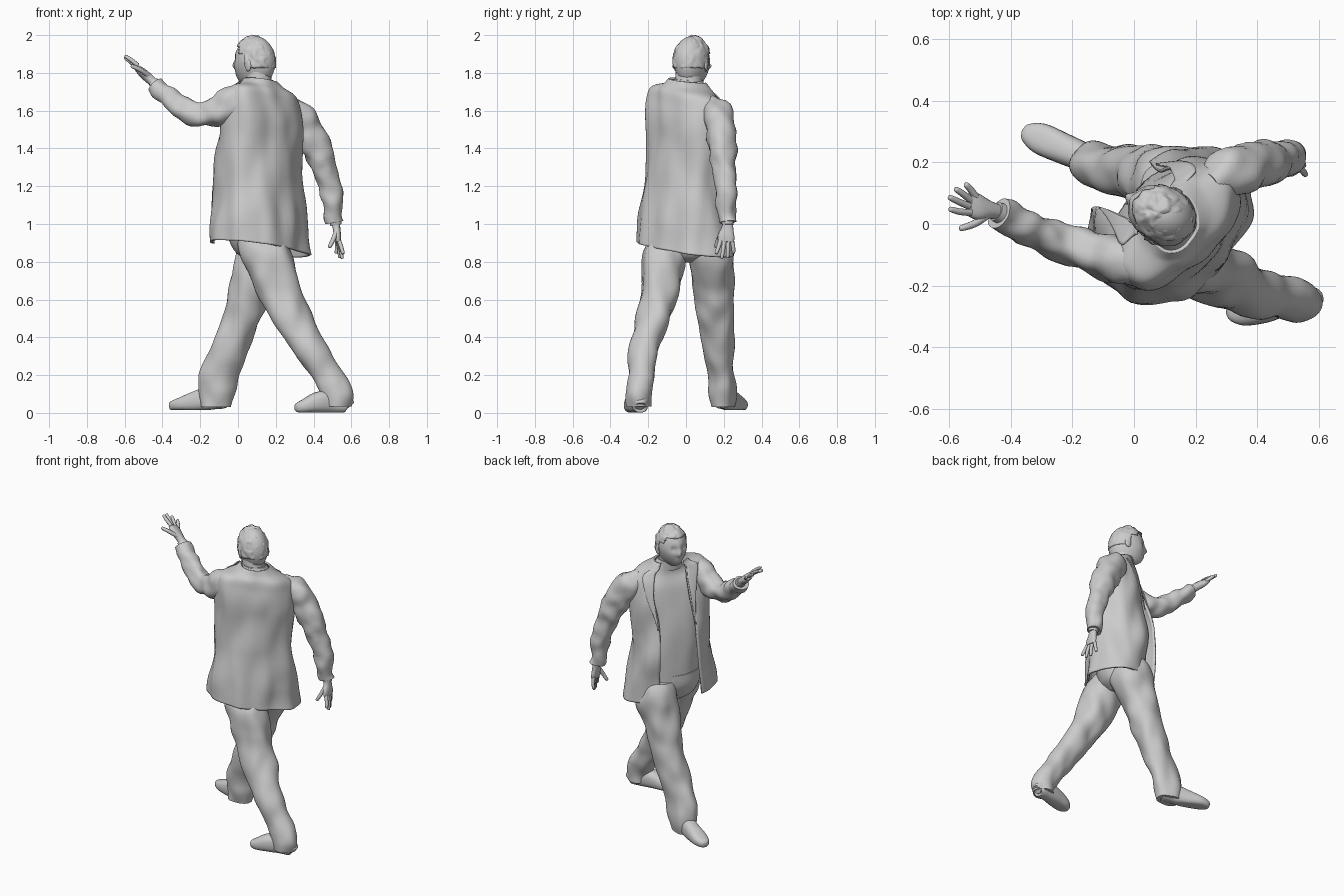
import bpy, bmesh, math
from mathutils import Vector, Matrix, noise

S = math.sqrt(0.5)


def W(u, v, z):
    """Body frame (u = his right, v = his front) to world."""
    return Vector(((u - v) * S, (u + v) * S, z))


def spline(keys, n):
    """Catmull-Rom through tuples, n steps per span."""
    out, m = [], len(keys) - 1
    for i in range(m):
        p0, p1, p2, p3 = keys[max(i - 1, 0)], keys[i], keys[i + 1], keys[min(i + 2, m)]
        for k in range(n):
            t = k / n
            out.append([0.5 * (2 * b + (c - a) * t + (2 * a - 5 * b + 4 * c - d) * t * t
                               + (3 * b - a - 3 * c + d) * t ** 3)
                        for a, b, c, d in zip(p0, p1, p2, p3)])
    return out + [list(keys[-1])]


def sup(th, n):
    c, s = math.cos(th), math.sin(th)
    return (math.copysign(abs(c) ** (2 / n), c), math.copysign(abs(s) ** (2 / n), s))


def loft(name, rings, closed=True, thick=0, fold=0, freq=(9, 9, 4)):
    bm = bmesh.new()
    rows = []
    for r in rings:
        mid = sum(r, Vector()) / len(r)
        row = []
        for p in r:
            d = (p - mid).normalized()
            row.append(bm.verts.new(p + d * fold * noise.noise(Vector([a * b for a, b in zip(p, freq)]))))
        rows.append(row)
    m = len(rows[0])
    for a, b in zip(rows, rows[1:]):
        for j in range(m if closed else m - 1):
            k = (j + 1) % m
            bm.faces.new((a[j], a[k], b[k], b[j]))
    if closed:
        bm.faces.new(rows[0])
        bm.faces.new(rows[-1])
    return finish(name, bm, thick)


def finish(name, bm, thick=0):
    bmesh.ops.recalc_face_normals(bm, faces=bm.faces)
    me = bpy.data.meshes.new(name)
    bm.to_mesh(me)
    bm.free()
    ob = bpy.data.objects.new(name, me)
    bpy.context.collection.objects.link(ob)
    if thick:
        mod = ob.modifiers.new("thickness", 'SOLIDIFY')
        mod.thickness, mod.offset = thick, 0
    bpy.ops.object.select_all(action='DESELECT')
    bpy.context.view_layer.objects.active = ob
    ob.select_set(True)
    bpy.ops.object.shade_smooth_by_angle(angle=math.radians(50))
    return ob


def tube(name, keys, ref=(0, 0, 1), steps=6, seg=24, fold=0, n=2.0, floor=None):
    """Keys (x, y, z, half width, half height); rings stand across the path."""
    ks, rings = spline(keys, steps), []
    for i, k in enumerate(ks):
        t = (Vector(ks[min(i + 1, len(ks) - 1)][:3]) - Vector(ks[max(i - 1, 0)][:3])).normalized()
        side = t.cross(Vector(ref)).normalized()
        up = side.cross(t)
        ring = []
        for j in range(seg):
            c, s = sup(2 * math.pi * j / seg, n)
            p = Vector(k[:3]) + side * c * k[3] + up * s * k[4]
            if floor is not None:
                p.z = max(p.z, floor)
            ring.append(p)
        rings.append(ring)
    return loft(name, rings, fold=fold, freq=(14, 14, 14))


def column(name, keys, seg=40, steps=8, fold=0, n=2.1):
    """Keys (x, y, z, rx, ry) with level rings."""
    rings = []
    for x, y, z, rx, ry in spline(keys, steps):
        rings.append([Vector((x + rx * c, y + ry * s, z)) for c, s in
                      (sup(2 * math.pi * j / seg, n) for j in range(seg))])
    return loft(name, rings, fold=fold, freq=(11, 11, 7))


# Jacket: open shell, keys (z, centre u, v, half width, depth, gap right, gap left, panel push)
JK = spline([(.87, .088, -.1, .288, .2, 74, 122, .03), (1.0, .084, -.094, .27, .192, 72, 120, .05),
             (1.2, .08, -.075, .236, .178, 70, 120, .055), (1.4, .088, -.082, .228, .16, 68, 116, .03),
             (1.55, .097, -.092, .235, .143, 66, 114, .01), (1.64, .1, -.096, .235, .122, 68, 112, 0),
             (1.695, .095, -.1, .205, .105, 66, 114, 0), (1.728, .09, -.088, .13, .09, 60, 120, 0),
             (1.758, .088, -.078, .088, .084, 45, 135, 0)], 8)


def jacket_pt(k, t, out=0):
    z, cu, cv, a, b, gr, gl, push = k
    th = math.radians(gr - t * (360 - (gl - gr)))
    c, s = sup(th, 2.3)
    w = max(0, (t - .8) / .2) ** 1.5 * push
    u, v = cu + (a + out) * c - w * .1, cv + (b + out) * s + w
    return W(u, v, z - .16 * (u - .085))


loft("jacket", [[jacket_pt(k, j / 72) for j in range(73)] for k in JK], False, .012, .026)

# Lapels folded back along the opening
for name, sign in (("lapel_right", 0), ("lapel_left", 1)):
    rings = []
    for i in range(22, 61):
        f = (i - 22) / 38
        wid = .08 * min(1, f * 1.4) + .004
        rings.append([jacket_pt(JK[i], abs(sign - wid * j / 6), .012) for j in range(7)])
    loft(name, rings, False, .006)


# Shirt, belt and shirt collar
def body(name, keys, fold=0):
    loft(name, [[W(cu + a * c, cv + b * s, z - .08 * (cu + a * c - .085)) for c, s in
                 (sup(2 * math.pi * j / 40, 2.2) for j in range(40))]
                for z, cu, cv, a, b in spline(keys, 6)], fold=fold)


body("shirt", [(.96, .085, -.075, .18, .145), (1.2, .085, -.075, .19, .148), (1.4, .09, -.083, .2, .14),
               (1.58, .095, -.09, .2, .12), (1.68, .095, -.09, .12, .09), (1.76, .088, -.068, .07, .075)], .014)
body("belt", [(.975, .085, -.075, .184, .15), (1.01, .085, -.075, .184, .15)])
body("shirt_collar", [(1.70, .09, -.075, .084, .08), (1.765, .087, -.066, .073, .076)])

# Trousers
body("trouser_seat", [(.8, .09, -.09, .07, .06), (.84, .09, -.085, .15, .11), (.92, .088, -.08, .187, .145),
                      (1.0, .085, -.075, .18, .145)])
column("trouser_leg_back", [(.115, -.075, .97, .1, .085), (.14, -.11, .86, .135, .12), (.19, -.13, .72, .127, .112),
                            (.245, -.148, .58, .114, .1), (.345, -.205, .4, .104, .082), (.43, -.235, .26, .092, .077),
                            (.49, -.242, .17, .087, .074), (.52, -.245, .1, .081, .07), (.53, -.245, .035, .07, .063)],
       fold=.02)
column("trouser_leg_front", [(.11, .1, .97, .1, .1), (.128, .128, .86, .13, .126), (.085, .14, .7, .12, .11),
                             (.035, .155, .55, .11, .096), (-.03, .168, .38, .104, .085), (-.09, .187, .22, .105, .068),
                             (-.115, .192, .1, .096, .066), (-.12, .192, .03, .082, .06)], fold=.02)

# Shoes
tube("shoe_back", [(.59, -.24, .035, .02, .025), (.575, -.242, .045, .042, .045), (.5, -.25, .06, .045, .06),
                   (.42, -.268, .055, .053, .055), (.35, -.28, .035, .05, .037), (.312, -.287, .027, .03, .024),
                   (.3, -.289, .025, .008, .01)], n=2.5, floor=.003)
tube("shoe_front", [(-.052, .178, .04, .02, .02), (-.07, .185, .055, .04, .035), (-.15, .212, .075, .046, .06),
                    (-.23, .245, .06, .05, .052), (-.305, .278, .045, .05, .035), (-.35, .297, .037, .03, .024),
                    (-.362, .302, .035, .008, .01)], n=2.5, floor=.015)

# Sleeves and cuffs
tube("sleeve_raised", [(.06, -.1, 1.65, .07, .07), (-.015, -.122, 1.645, .08, .09), (-.1, -.1, 1.598, .075, .082),
                       (-.2, -.075, 1.58, .062, .064), (-.29, -.04, 1.61, .058, .06), (-.37, .002, 1.675, .055, .056),
                       (-.435, .035, 1.738, .046, .05)], fold=.02)
tube("sleeve_lowered", [(.24, .13, 1.63, .05, .045), (.3, .162, 1.588, .078, .08), (.36, .182, 1.5, .085, .08),
                        (.425, .194, 1.38, .076, .073), (.47, .207, 1.25, .062, .06), (.497, .214, 1.12, .053, .052),
                        (.517, .22, 1.01, .044, .05)], ref=(0, 1, 0), fold=.02)
tube("cuff_raised", [(-.42, .028, 1.725, .036, .034), (-.448, .041, 1.75, .032, .028)])
tube("cuff_lowered", [(.515, .22, 1.02, .034, .034), (.519, .221, .995, .03, .03)], ref=(0, 1, 0))


# Hands: palm plus five digits each
def hand(name, palm, ref, digits):
    tube(name + "_palm", palm, ref, seg=16, n=2.3)
    for i, (a, b, c) in enumerate(digits):
        r = .0115 if i else .013
        tube(f"{name}_digit_{i}", [(*a, r, r), (*b, r * .95, r * .95), (*c, r * .75, r * .75),
                                   tuple(q + (q - w) * .12 for q, w in zip(c, b)) + (.002, .002)],
             ref, steps=4, seg=10)


hand("raised_hand", [(-.43, .035, 1.735, .024, .022), (-.465, .045, 1.765, .028, .024),
                     (-.505, .055, 1.8, .044, .022), (-.535, .066, 1.825, .042, .014)], (0.2, .35, 1),
     [((-.475, .03, 1.785), (-.515, .002, 1.815), (-.56, -.014, 1.835)),
      ((-.53, .037, 1.84), (-.565, .04, 1.868), (-.595, .048, 1.888)),
      ((-.535, .058, 1.832), (-.57, .073, 1.86), (-.597, .086, 1.88)),
      ((-.53, .078, 1.822), (-.555, .098, 1.845), (-.577, .113, 1.862)),
      ((-.512, .088, 1.808), (-.53, .112, 1.825), (-.545, .128, 1.84))])
hand("lowered_hand", [(.517, .22, 1.01, .022, .028), (.522, .219, .975, .02, .032),
                      (.528, .213, .935, .018, .044), (.532, .211, .905, .013, .042)], (0, 1, 0),
     [((.52, .19, .96), (.505, .172, .92), (.485, .158, .88)),
      ((.535, .182, .91), (.548, .171, .875), (.556, .16, .845)),
      ((.533, .203, .905), (.545, .197, .865), (.55, .19, .822)),
      ((.53, .223, .907), (.537, .222, .865), (.538, .22, .825)),
      ((.525, .243, .915), (.525, .25, .88), (.52, .252, .848))])

# Neck and head; face features are soft bumps (u, v, z, size, push) on a ball
N0, N1 = W(.09, -.085, 1.64), W(.085, -.055, 1.84)
tube("neck", [(*N0, .07, .07), (*N0.lerp(N1, .5), .069, .072), (*N1, .068, .072)], ref=(0, 1, 0))
BUMPS = [(0, .118, -.022, .017, .022), (0, .12, .0, .013, .012), (.034, .106, .012, .018, -.012),
         (-.034, .106, .012, .018, -.012), (0, .11, .034, .035, .005), (0, .1, -.066, .022, .008),
         (0, .09, -.11, .03, .014), (.05, .075, -.02, .03, .004), (-.05, .075, -.02, .03, .004)]
TURN = Matrix.Rotation(math.radians(17), 3, 'Z')   # head looks a little to his left


def ball(name, rad, shape, keep=None, thick=0):
    bm = bmesh.new()
    bmesh.ops.create_uvsphere(bm, u_segments=64, v_segments=40, radius=1)
    if keep:
        bmesh.ops.delete(bm, geom=[v for v in bm.verts if not keep(v.co)], context='VERTS')
    for v in bm.verts:
        p = shape(Vector([a * b for a, b in zip(v.co, rad)]))
        # his right is +u, so body frame and turn share handedness
        p = TURN @ p
        v.co = W(.085 + p.x, -.042 + p.y, 1.858 + p.z)
    return finish(name, bm, thick)


def face(p):
    low = max(0, -p.z / .138)
    p.x *= 1 - .15 * low
    if p.y > 0:
        p.y *= 1 + .1 * low
    q = p.copy()
    for u, v, z, size, push in BUMPS:
        p.y += push * math.exp(-(q - Vector((u, v, z))).length_squared / size ** 2)
    return p


def tousle(p):
    return (p * (1 + .09 * noise.noise(p * 34) + .04 * noise.noise(p * 75))
            + Vector((0, .012 * max(0, p.z / .13), 0)))


ball("head", (.091, .113, .136), face)
ball("hair", (.093, .114, .137), tousle, lambda c: c.z > (.55 if c.y > .5 else .25 if c.y > .1 else -.3), .004)
for name, s in (("ear_right", 1), ("ear_left", -1)):
    ball(name, (.01, .02, .032), lambda p, s=s: p + Vector((s * (.089 + p.y * -.25), -.006, -.018)))
